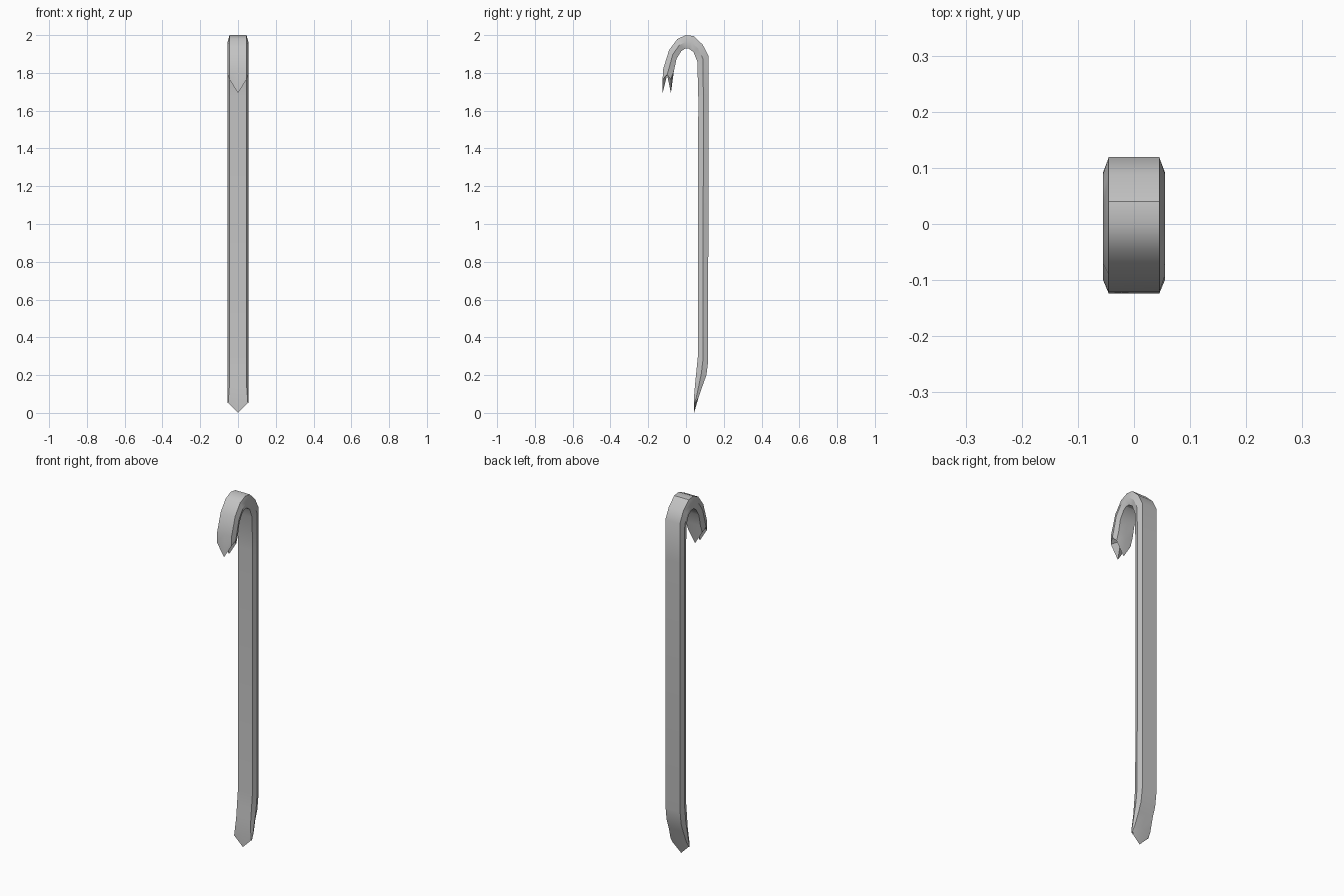
import bpy, bmesh, math

cube = bpy.data.objects.get("Cube")
if cube:
    bpy.data.objects.remove(cube, do_unlink=True)

steel = bpy.data.materials.new("grey steel")
steel.use_nodes = True
colour = (0.55, 0.55, 0.55, 1)
steel.diffuse_color = colour
steel.node_tree.nodes["Principled BSDF"].inputs["Base Color"].default_value = colour

FLAT, EDGE = 0.045, 0.055   # half widths of the flats and of the side ridges

# Outer (y, z) and inner (y, z) of the bar, from the chisel round to the claw
path = [
    ((0.066, 0.08), (0.042, 0.08)),
    ((0.09, 0.15), (0.048, 0.15)),
    ((0.108, 0.2), (0.055, 0.22)),
    ((0.117, 0.27), (0.063, 0.3)),
    ((0.119, 1.67), (0.065, 1.67)),
    ((0.119, 1.89), (0.06, 1.86)),
    ((0.088, 1.95), (0.04, 1.91)),
    ((0.04, 1.995), (0.015, 1.928)),
    ((0.0, 2.0), (-0.005, 1.928)),
    ((-0.045, 1.98), (-0.025, 1.915)),
    ((-0.09, 1.92), (-0.05, 1.875)),
    ((-0.121, 1.82), (-0.064, 1.81)),
]

bm = bmesh.new()


def ring(outer, inner, side, flat=FLAT, edge=EDGE, tip_drop=0.0):
    """Eight-point section; tip_drop lowers the middle of each flat into a point."""
    pts = []
    for (y, z), s in ((outer, 1), (inner, -1)):
        pts += [(s * flat, y, z), (0, y, z - tip_drop), (-s * flat, y, z)]
        pts.append((-s * edge, *side))
    return [bm.verts.new(p) for p in pts]


def bridge(a, b):
    for i in range(8):
        j = (i + 1) % 8
        bm.faces.new((a[i], a[j], b[j], b[i]))


# Chisel end: thin blade with a pointed edge
rings = [ring((0.049, 0.052), (0.041, 0.052), (0.045, 0.052), 0.052, EDGE, 0.052)]
for i, (o, n) in enumerate(path):
    side = ((o[0] + n[0]) / 2, (o[1] + n[1]) / 2)
    rings.append(ring(o, n, side, 0.05 if i == 0 else FLAT))
# Claw end: two pointed lips with a notch between them
rings.append(ring((-0.124, 1.765), (-0.08, 1.765), (-0.1, 1.79), tip_drop=0.072))
for a, b in zip(rings, rings[1:]):
    bridge(a, b)

# Close both ends along the line between the side ridges
for r in (rings[0], rings[-1]):
    mid = bm.verts.new((r[3].co + r[7].co) / 2)
    for i in range(8):
        bm.faces.new((r[i], r[(i + 1) % 8], mid))
bmesh.ops.recalc_face_normals(bm, faces=bm.faces)

# Keep the chisel point closed at the very bottom
bmesh.ops.pointmerge(bm, verts=[rings[0][1], rings[0][5]], merge_co=(0, 0.043, 0))

mesh = bpy.data.meshes.new("pry_bar")
bm.to_mesh(mesh)
bm.free()
bar = bpy.data.objects.new("pry_bar", mesh)
bpy.context.collection.objects.link(bar)
mesh.materials.append(steel)

bpy.ops.object.select_all(action='DESELECT')
bar.select_set(True)
bpy.context.view_layer.objects.active = bar
bpy.ops.object.shade_smooth_by_angle(angle=math.radians(32))
